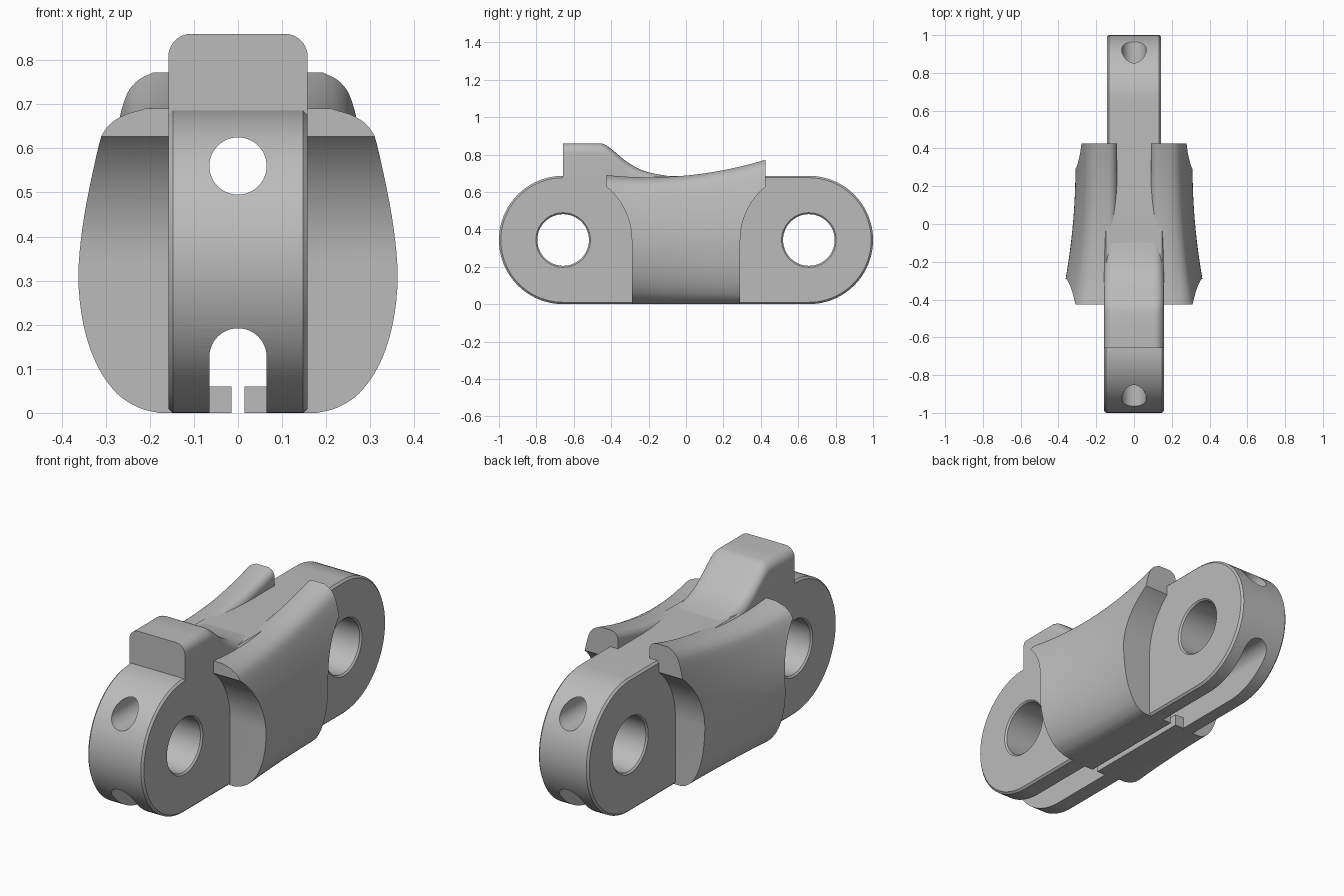
import bpy, bmesh
from math import sin, cos, pi, radians
from mathutils import Vector

cube = bpy.data.objects.get("Cube")
if cube:
    bpy.data.objects.remove(cube)

R = 0.343        # end radius and pin height
PIN_Y = 0.657    # pin distance from the middle
HALF = {-1: 0.158, 1: 0.143}   # half thickness of the front and back links

steel = bpy.data.materials.new("grey_steel")
steel.use_nodes = True
steel.diffuse_color = (0.5, 0.5, 0.5, 1)
steel.node_tree.nodes["Principled BSDF"].inputs["Base Color"].default_value = (0.5, 0.5, 0.5, 1)


def loft(name, rings):
    """Skin a row of equal closed rings and cap both ends."""
    bm = bmesh.new()
    loops = [[bm.verts.new(p) for p in ring] for ring in rings]
    n = len(loops[0])
    for a, b in zip(loops, loops[1:]):
        for i in range(n):
            j = (i + 1) % n
            bm.faces.new((a[i], a[j], b[j], b[i]))
    bm.faces.new(loops[0])
    bm.faces.new(loops[-1])
    bmesh.ops.recalc_face_normals(bm, faces=bm.faces)
    mesh = bpy.data.meshes.new(name)
    bm.to_mesh(mesh)
    bm.free()
    mesh.materials.append(steel)
    obj = bpy.data.objects.new(name, mesh)
    bpy.context.collection.objects.link(obj)
    return obj


def arc(cx, cz, r, start, end, n):
    return [(cx + r * cos(radians(start + (end - start) * i / n)),
             cz + r * sin(radians(start + (end - start) * i / n))) for i in range(n + 1)]


def curve(points, n=4):
    """Smooth open curve through the points."""
    p = [Vector(q) for q in points]
    p = [2 * p[0] - p[1]] + p + [2 * p[-1] - p[-2]]
    out = []
    for a, b, c, d in zip(p, p[1:], p[2:], p[3:]):
        for i in range(n):
            t = i / n
            out.append(tuple(0.5 * (2 * b + (c - a) * t + (2 * a - 5 * b + 4 * c - d) * t ** 2
                                    + (3 * b - a - 3 * c + d) * t ** 3)))
    return out + [tuple(p[-2])]


def along_x(outline, x):
    return [(x, y, z) for y, z in outline]


def along_y(outline, y):
    return [(x, y, z) for x, z in outline]


def cut(obj, cutters):
    for c in cutters:
        mod = obj.modifiers.new("cut", 'BOOLEAN')
        mod.operation = 'DIFFERENCE'
        mod.solver = 'EXACT'
        mod.object = c
    bpy.context.view_layer.update()
    graph = bpy.context.evaluated_depsgraph_get()
    mesh = bpy.data.meshes.new_from_object(obj.evaluated_get(graph))
    obj.modifiers.clear()
    obj.data = mesh


def remove(objs):
    for o in objs:
        bpy.data.objects.remove(o)


parts = []

# Cutters running the whole length: cable hole and round-topped slot
bore = arc(0, 0.56, 0.065, 0, 352.5, 47)
slot = [(-0.065, -0.1), (0.065, -0.1)] + arc(0, 0.127, 0.065, 0, 180, 24)
long_cutters = [loft(n, [along_y(o, -1.1), along_y(o, 1.1)])
                for n, o in (("bore_cutter", bore), ("slot_cutter", slot))]

# Link halves: rounded ends with chamfered rims and a pin hole
for s, name in ((-1, "front_link"), (1, "back_link")):
    h = HALF[s]

    def half_outline(inset):
        ring = arc(PIN_Y, R, R - inset, -90, 90, 48)
        ring += [(0, 2 * R - inset), (0, inset)]
        return [(s * y, z) for y, z in ring]

    link = loft(name, [along_x(half_outline(i), x) for x, i in
                       ((-h, 0.01), (-h + 0.01, 0), (h - 0.01, 0), (h, 0.01))])
    pin = loft("pin_cutter", [along_x(arc(s * PIN_Y, R, r, 0, 354, 59), x) for x, r in
                              ((-h - 0.01, 0.156), (-h + 0.008, 0.138),
                               (h - 0.008, 0.138), (h + 0.01, 0.156))])
    cut(link, long_cutters + [pin])
    remove([pin])
    parts.append(link)
remove(long_cutters)

# Raised stop on top of the front link, sweeping down to the middle
stop_top = [(-PIN_Y, 0.86), (-0.55, 0.86)] + curve(
    [(-0.455, 0.86), (-0.43, 0.851), (-0.39, 0.822), (-0.31, 0.757),
     (-0.22, 0.711), (-0.1, 0.686), (0, 0.68)])
rings = []
for y, top in stop_top:
    w, r = HALF[-1], 0.052
    section = [(-w, 0.628), (w, 0.628)]
    section += arc(w - r, top - r, r, 0, 90, 10) + arc(r - w, top - r, r, 90, 180, 10)
    rings.append(along_y(section, y))
parts.append(loft("top_stop", rings))

# Side wings: bulged outer skin, saddle-shaped top, ends cleared around the pins
skin = curve([(0.18, 0), (0.225, 0.012), (0.275, 0.045), (0.32, 0.11), (0.35, 0.2),
              (0.362, 0.31), (0.352, 0.42), (0.326, 0.53), (0.29, 0.63),
              (0.255, 0.668), (0.205, 0.687)])
end_cutters = []
for s in (-1, 1):
    clear = [(PIN_Y - 0.367, -0.1)] + arc(PIN_Y, R, 0.367, 180, 90, 32) + [(PIN_Y, -0.1)]
    clear = [(s * y, z) for y, z in clear]
    end_cutters.append(loft("end_cutter", [along_x(clear, -0.6), along_x(clear, 0.6)]))

STATIONS = 24
for s, name in ((1, "left_wing"), (-1, "right_wing")):
    rings = []
    for i in range(STATIONS + 1):
        y = -0.425 + 0.85 * i / STATIONS
        top = 0.678 + 0.24 * (y + 0.2) ** 2
        width = 0.31 + 0.15 * (0.3 - y) ** 2
        section = [(0.16 + (x - 0.16) * (width - 0.16) / 0.202, z * top / 0.687)
                   for x, z in skin]
        section += arc(0.13, top - 0.04, 0.04, 90, 180, 8)
        section += [(0.09, 0.6), (0.13, 0.58), (0.13, 0)]
        rings.append(along_y([(s * x, z) for x, z in section], y))
    wing = loft(name, rings)
    cut(wing, end_cutters)
    parts.append(wing)
remove(end_cutters)

# Lips that narrow the slot under the middle
for s, name in ((1, "left_slot_lip"), (-1, "right_slot_lip")):
    lip = [(s * x, z) for x, z in ((0.015, 0), (0.08, 0), (0.08, 0.06), (0.015, 0.06))]
    parts.append(loft(name, [along_y(lip, -0.3), along_y(lip, 0.3)]))

# Smooth curved faces, keep hard edges
bpy.ops.object.select_all(action='DESELECT')
for p in parts:
    p.select_set(True)
bpy.context.view_layer.objects.active = parts[0]
bpy.ops.object.shade_smooth_by_angle(angle=radians(30))
